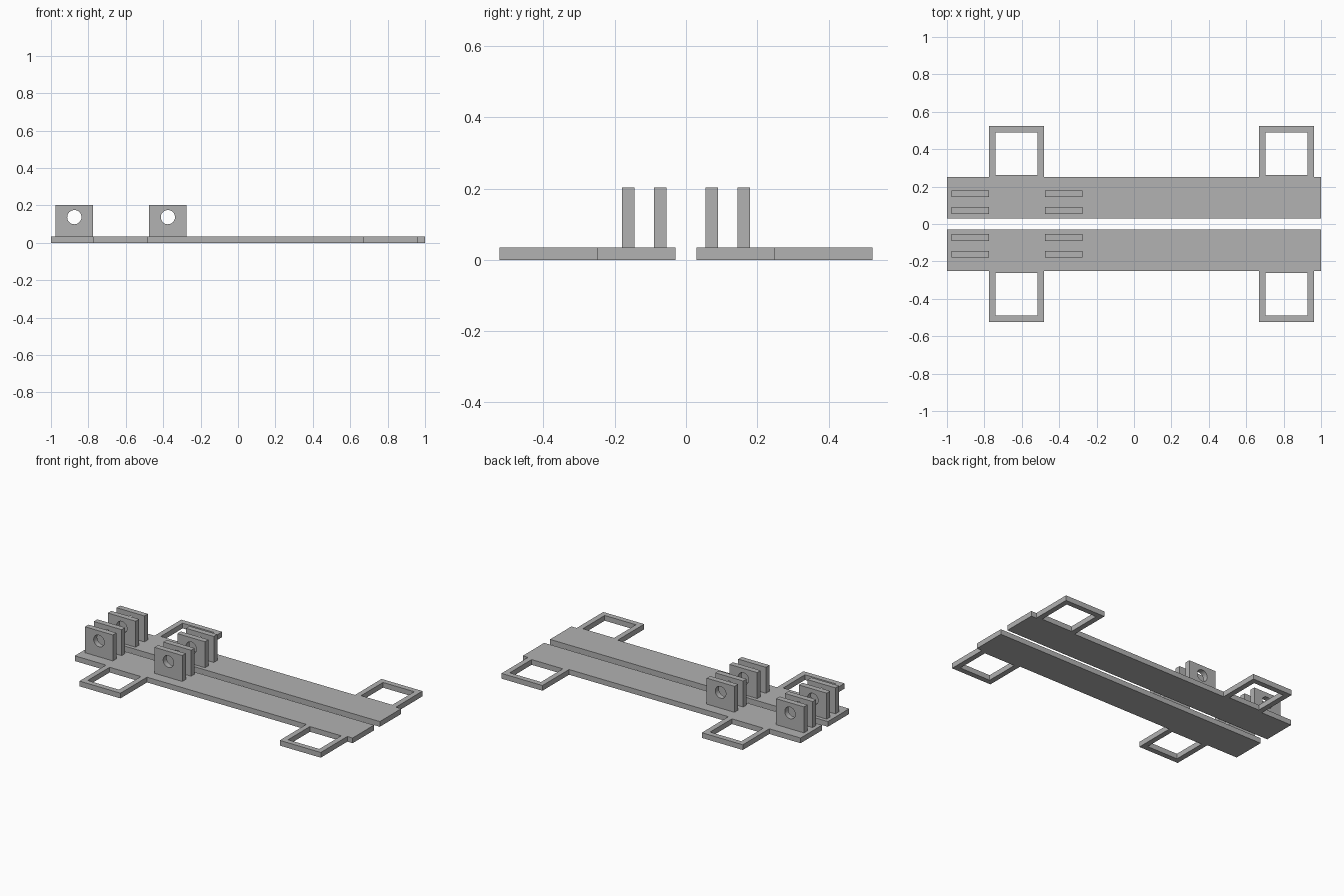
import bpy, bmesh, math
from mathutils import Vector

if "Cube" in bpy.data.objects:
    bpy.data.objects.remove(bpy.data.objects["Cube"])

THICK = 0.034

grey = bpy.data.materials.new("mid grey")
grey.diffuse_color = (0.445, 0.445, 0.445, 1)
grey.use_nodes = True
grey.node_tree.nodes["Principled BSDF"].inputs["Base Color"].default_value = grey.diffuse_color


def rect(x0, x1, y0, y1):
    return [(x0, y0), (x1, y0), (x1, y1), (x0, y1)]


def circle(cx, cy, r, n=32):
    return [(cx + r * math.cos(2 * math.pi * i / n),
             cy + r * math.sin(2 * math.pi * i / n)) for i in range(n)]


def slab(name, loops, place, depth):
    """Fill an outline (with optional hole loops) and extrude it along depth."""
    bm = bmesh.new()
    edges = []
    for loop in loops:
        vs = [bm.verts.new(place(a, b)) for a, b in loop]
        edges += [bm.edges.new((vs[i], vs[(i + 1) % len(vs)])) for i in range(len(vs))]
    bmesh.ops.triangle_fill(bm, edges=edges, use_beauty=True)
    top = bmesh.ops.extrude_face_region(bm, geom=bm.faces[:], use_keep_orig=True)["geom"]
    bmesh.ops.translate(bm, vec=Vector(depth),
                        verts=[g for g in top if isinstance(g, bmesh.types.BMVert)])
    bmesh.ops.recalc_face_normals(bm, faces=bm.faces[:])
    mesh = bpy.data.meshes.new(name)
    bm.to_mesh(mesh)
    bm.free()
    mesh.materials.append(grey)
    ob = bpy.data.objects.new(name, mesh)
    bpy.context.collection.objects.link(ob)
    return ob


for side, label in ((-1, "front"), (1, "back")):
    def flat(x, y):
        return (x, side * y, 0)

    # long base plate
    slab(f"{label}_base_plate", [rect(-1, 1, 0.03, 0.25)], flat, (0, 0, THICK))

    # open square frames on the outer edge
    for i, x in enumerate((-0.775, 0.667)):
        slab(f"{label}_side_frame_{i + 1}",
             [rect(x, x + 0.295, 0.25, 0.523),
              rect(x + 0.035, x + 0.26, 0.263, 0.488)], flat, (0, 0, THICK))

    # paired upright lugs with a pin hole
    for i, x in enumerate((-0.875, -0.375)):
        for j, y in enumerate((0.054, 0.144)):
            lug = slab(f"{label}_hinge_lug_{i + 1}_{j + 1}",
                       [rect(x - 0.1, x + 0.1, THICK, 0.203), circle(x, 0.137, 0.038)],
                       lambda a, b: (a, side * y, b), (0, side * 0.036, 0))
            bpy.ops.object.select_all(action='DESELECT')
            lug.select_set(True)
            bpy.context.view_layer.objects.active = lug
            bpy.ops.object.shade_smooth_by_angle(angle=math.radians(30))
